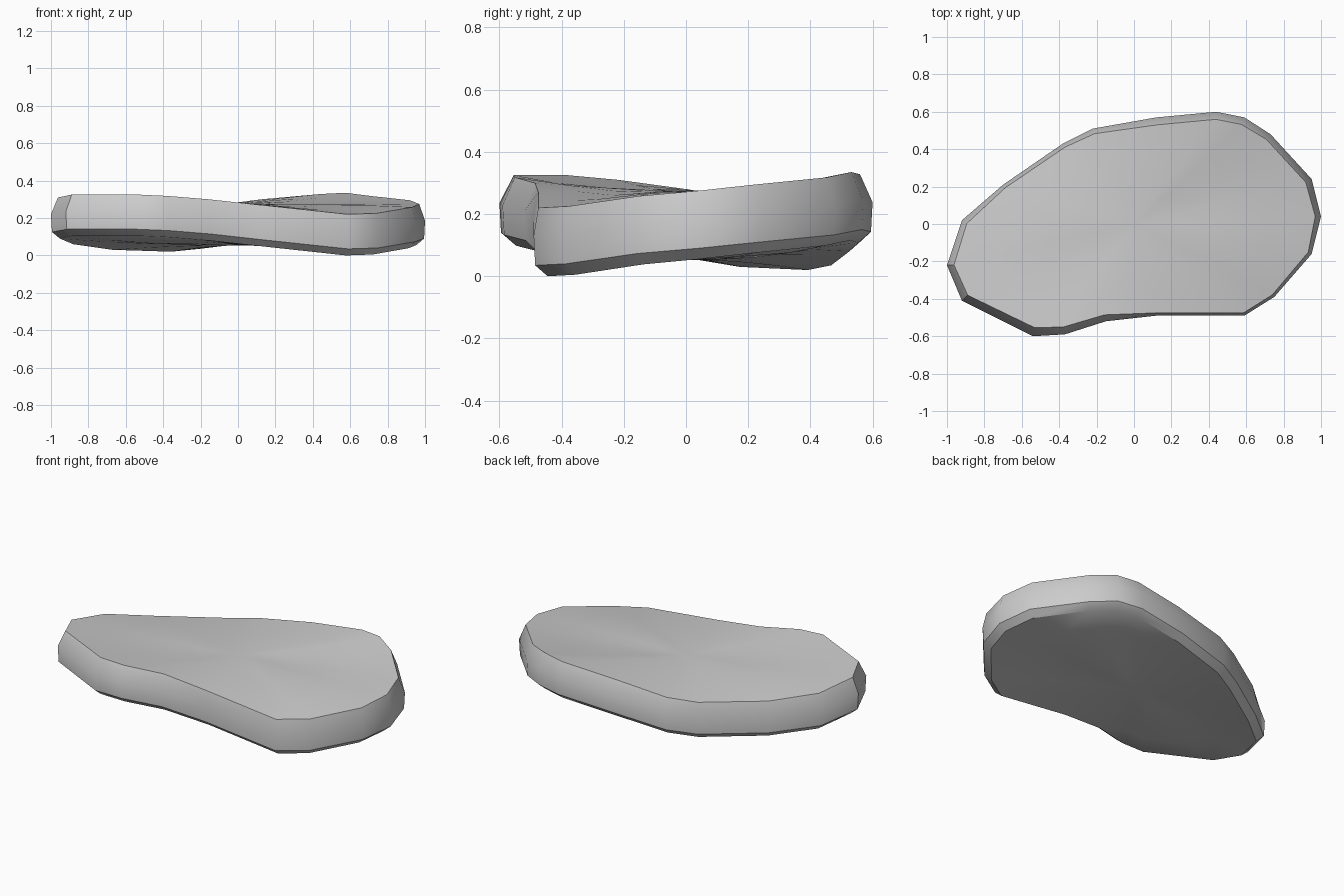
import bpy, bmesh
from mathutils import Vector

if "Cube" in bpy.data.objects:
    bpy.data.objects.remove(bpy.data.objects["Cube"])

# Rim outline, counter-clockwise: x, y, top height, top bevel inset
RIM = [
    (1.00, 0.04, .275, .03), (0.95, 0.24, .295, .035), (0.73, 0.48, .318, .035),
    (0.59, 0.57, .335, .04), (0.44, 0.60, .328, .04), (0.12, 0.57, .30, .04),
    (-0.22, 0.51, .255, .028), (-0.38, 0.43, .24, .022), (-0.70, 0.21, .25, .02),
    (-0.92, 0.02, .28, .03), (-1.00, -0.22, .31, .035), (-0.92, -0.41, .325, .04),
    (-0.54, -0.60, .325, .045), (-0.37, -0.59, .318, .04), (-0.15, -0.52, .30, .035),
    (0.12, -0.49, .27, .015), (0.59, -0.49, .22, .015), (0.75, -0.39, .225, .015),
    (0.95, -0.16, .258, .02)]
THICK = .22
N = len(RIM)


def inset_point(i, d):
    """Rim point moved inwards by d along its mitred normal."""
    a, p, b = (Vector(RIM[j % N][:2]) for j in (i - 1, i, i + 1))
    n1 = Vector((a.y - p.y, p.x - a.x)).normalized()
    n2 = Vector((p.y - b.y, b.x - p.x)).normalized()
    n = (n1 + n2).normalized()
    return p + n * (d / n.dot(n1))


def saddle(x, y):
    """Gentle twist of the slab's top face."""
    return .274 + .2 * x * y


bm = bmesh.new()


def ring(inset, drop):
    out = []
    for i, (x, y, z, d) in enumerate(RIM):
        p = inset_point(i, d if inset is None else inset)
        out.append(bm.verts.new((p.x, p.y, z - drop)))
    return out


def bridge(lo, hi):
    for i in range(N):
        j = (i + 1) % N
        bm.faces.new((lo[i], lo[j], hi[j], hi[i]))


def cap(rim, drop, up):
    """Close a face with shrinking rings that follow the saddle."""
    prev = rim
    for t in (.75, .5, .25):
        cur = []
        for v in rim:
            x, y = v.co.x * t, v.co.y * t
            res = v.co.z + drop - saddle(v.co.x, v.co.y)
            cur.append(bm.verts.new((x, y, saddle(x, y) - drop + res * t)))
        bridge(prev, cur) if up else bridge(cur, prev)
        prev = cur
    c = bm.verts.new((0, 0, saddle(0, 0) - drop))
    for i in range(N):
        a, b = prev[i], prev[(i + 1) % N]
        bm.faces.new((a, b, c) if up else (b, a, c))


# Side wall with bevelled lower edge and leaning upper band
rings = [ring(.045, THICK), ring(.005, THICK - .035), ring(0, .09), ring(None, 0)]
for lo, hi in zip(rings, rings[1:]):
    bridge(lo, hi)
cap(rings[-1], 0, True)
cap(rings[0], THICK, False)
bmesh.ops.recalc_face_normals(bm, faces=bm.faces)

mesh = bpy.data.meshes.new("stone_slab")
bm.to_mesh(mesh)
bm.free()
slab = bpy.data.objects.new("stone_slab", mesh)
bpy.context.collection.objects.link(slab)
bpy.context.view_layer.objects.active = slab
slab.select_set(True)
bpy.ops.object.shade_smooth_by_angle(angle=.6)
